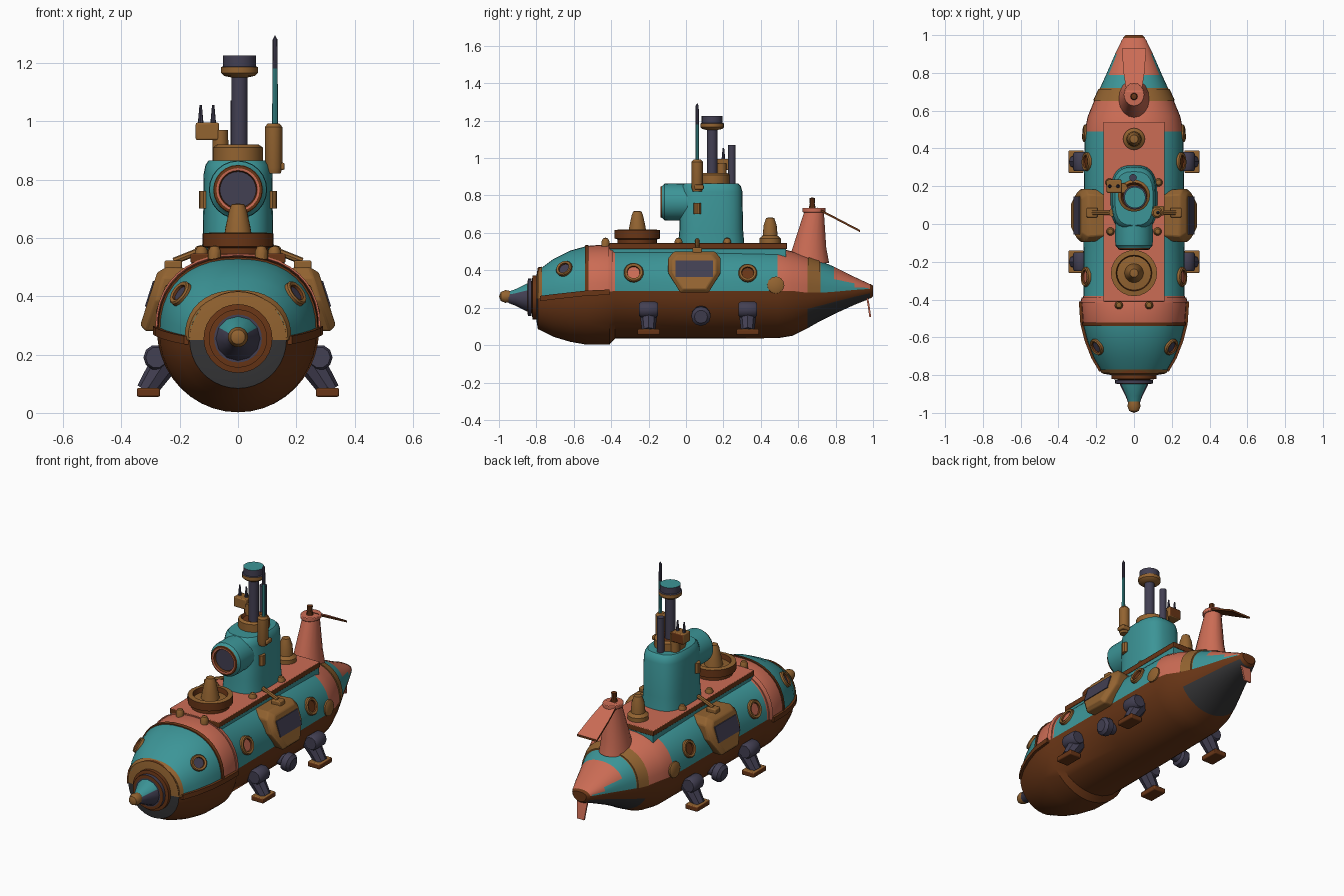
import bpy, bmesh, math
from mathutils import Vector

if "Cube" in bpy.data.objects:
    bpy.data.objects.remove(bpy.data.objects["Cube"])

def mat(name, c):
    m = bpy.data.materials.new(name)
    m.diffuse_color = (*c, 1)
    m.use_nodes = True
    m.node_tree.nodes["Principled BSDF"].inputs["Base Color"].default_value = m.diffuse_color
    return m
COLS = [mat("teal", (.045, .30, .31)), mat("salmon", (.60, .15, .09)), mat("rust_brown", (.14, .036, .008)),
        mat("bronze", (.29, .125, .03)), mat("slate", (.055, .05, .085)), mat("dark_grey", (.035, .035, .037))]
TEAL, SALMON, RUST, BRONZE, SLATE, GREY = range(6)

def loft(name, rings, rule, closed=True, caps=True, bevel=0):
    """Skin rings of points; rule is a colour index or a function of (segment, face centre, normal)."""
    bm = bmesh.new()
    vs = [[bm.verts.new(p) for p in r] for r in rings]
    n = len(rings[0])
    lay = bm.faces.layers.int.new("seg")
    for i in range(len(vs) - 1):
        for j in range(n if closed else n - 1):
            k = (j + 1) % n
            bm.faces.new((vs[i][j], vs[i][k], vs[i + 1][k], vs[i + 1][j]))[lay] = i
    if caps and closed:
        bm.faces.new(vs[0])[lay] = -1
        bm.faces.new(vs[-1])[lay] = len(vs) - 1
    bmesh.ops.remove_doubles(bm, verts=bm.verts, dist=1e-5)
    bmesh.ops.recalc_face_normals(bm, faces=bm.faces)
    for f in bm.faces:
        f.normal_update()
        f.material_index = rule(f[lay], f.calc_center_median(), f.normal) if callable(rule) else rule
    me = bpy.data.meshes.new(name)
    bm.to_mesh(me)
    bm.free()
    for m in COLS:
        me.materials.append(m)
    ob = bpy.data.objects.new(name, me)
    bpy.context.collection.objects.link(ob)
    if bevel:
        b = ob.modifiers.new("bevel", "BEVEL")
        b.width, b.segments = bevel, 2
    return ob

def lathe(name, loc, axis, prof, cols, n=24):
    """Turn (radius, height) pairs about an axis; cols is a colour, a list per segment, or a rule."""
    q = Vector((0, 0, 1)).rotation_difference(Vector(axis).normalized())
    rings = [[Vector(loc) + q @ Vector((max(r, 1e-7) * math.cos(2 * math.pi * j / n),
              max(r, 1e-7) * math.sin(2 * math.pi * j / n), h)) for j in range(n)] for r, h in prof]
    return loft(name, rings, (lambda s, c, m: cols[s]) if isinstance(cols, list) else cols, caps=False)

def rod(name, a, b, r0, r1, col, n=16):
    a, b = Vector(a), Vector(b)
    L = (b - a).length
    return lathe(name, a, b - a, [(0, 0), (r0, 0), (r1, L), (0, L)], col, n)

def box(name, c, s, rule, bevel=.006):
    x, y, z = (v / 2 for v in s)
    return loft(name, [[(c[0] + i * x, c[1] + j * y, c[2] + k * z) for i, j in
                ((-1, -1), (1, -1), (1, 1), (-1, 1))] for k in (-1, 1)], rule, bevel=bevel)

# Hull stations: y, half width, bottom, seam, top
ST = [(-.79, .165, .085, .25, .40), (-.71, .212, .045, .26, .46), (-.62, .247, .018, .27, .505),
      (-.53, .270, .002, .28, .53), (-.41, .278, .002, .285, .54), (-.38, .268, .035, .29, .53),
      (.06, .265, .035, .29, .53), (.49, .262, .037, .29, .52), (.57, .245, .05, .29, .50), (.65, .212, .09, .28, .475),
      (.72, .180, .13, .28, .45), (.79, .148, .165, .285, .42), (.90, .10, .215, .295, .365),
      (.975, .064, .245, .30, .33), (.998, .045, .26, .30, .318)]

def station(y):
    for a, b in zip(ST, ST[1:]):
        if a[0] <= y <= b[0]:
            t = (y - a[0]) / (b[0] - a[0])
            return [p + (q - p) * t for p, q in zip(a, b)]

def hull_pt(st, t, off=0):
    y, w, zb, zs, zt = st
    c, s = math.cos(t), math.sin(t)
    p = .87 if s > 0 else 1
    x = math.copysign(abs(c) ** p, c) * (w + off)
    h = (zt - zs + off) if s > 0 else (zs - zb + off)
    return Vector((x, y, zs + math.copysign(abs(s) ** p, s) * h))

def hull_normal(y, t):
    du = hull_pt(station(y), t + .02) - hull_pt(station(y), t - .02)
    n = (hull_pt(station(y + .02), t) - hull_pt(station(y - .02), t)).cross(du).normalized()
    return n if n.dot(Vector((math.cos(t), 0, math.sin(t)))) > 0 else -n

def upper_rule(s, c, n):
    for lim, col in ((-.53, TEAL), (-.39, SALMON), (.49, TEAL), (.65, SALMON), (.72, BRONZE), (.79, TEAL)):
        if c.y < lim:
            return col
    low = (c.z - station(c.y)[3]) / (station(c.y)[4] - station(c.y)[3])
    return TEAL if c.y < .97 and low < (.5 if c.y < .9 else .2) else SALMON
def lower_rule(s, c, n):
    z = station(min(c.y, .995))
    return GREY if c.y > .65 and c.z < z[3] - .5 * (z[3] - z[2]) else RUST
N = 20
loft("upper_hull", [[hull_pt(s, math.pi * j / N) for j in range(N + 1)] for s in ST], upper_rule)
loft("lower_hull", [[hull_pt(s, -math.pi * j / N) for j in range(N + 1)] for s in ST], lower_rule)
loft("stern_cap", [[hull_pt(st, math.pi * j / 10, o) for j in range(20)] for st, o in
     ((station(.985), .003), ((1.0,) + ST[-1][1:], 0))], RUST)

# Raised trim bands over the upper hull
for name, y0, y1, col in (("nose_band", -.54, -.522, RUST), ("collar_band", -.415, -.39, SALMON),
                          ("nose_rim_band", -.79, -.77, BRONZE), ("tail_band", .655, .715, BRONZE)):
    rs = [[hull_pt(station(y), math.pi * j / N, o) for j in range(N + 1)] for y, o in
          ((y0, -.01), (y0, .006), (y1, .006), (y1, -.01))]
    loft(name, rs, col, closed=False)
# Seam lips along both sides
for s in (1, -1):
    rs = []
    for y in (-.78, -.71, -.62, -.53, -.41):
        _, w, _, zs, _ = station(y)
        rs.append([(s * (w + dx), y, zs + dz) for dx, dz in ((-.02, -.016), (.014, -.016), (.014, .012), (-.02, .012))])
    loft("seam_lip", rs, RUST)

# Nose assembly: rings, spinner cone, tip
F = (0, -1, 0)
lathe("nose_ring", (0, -.77, .25), F, [(.168, 0), (.166, .022), (.118, .03), (0, .03)],
      lambda s, c, n: RUST if s == 0 else BRONZE if c.z > .262 else GREY, 36)
lathe("nose_disc", (0, -.79, .255), F, [(.118, 0), (.118, .03), (.085, .035), (.08, .03), (0, .03)],
      [RUST, RUST, RUST, SLATE], 28)
lathe("propeller_disc", (0, -.825, .255), F, [(0, 0), (.1, 0), (.1, .02), (.082, .022), (0, .022)],
      [SLATE, SLATE, RUST, SLATE], 28)
lathe("nose_cone", (0, -.83, .255), F, [(.08, 0), (.075, .02), (.045, .08), (.03, .12), (0, .12)],
      lambda s, c, n: TEAL if n.z > .45 else SLATE, 12)
lathe("nose_tip", (0, -.94, .26), F, [(0, 0), (.03, 0), (.035, .025), (.025, .05), (0, .06)], BRONZE, 14)

def porthole(y, t, r, glass):
    p, n = hull_pt(station(y), t), hull_normal(y, t)
    lathe("porthole", p - n * .032, n, [(r, 0), (r, .04), (r * .9, .046), (r * .66, .043), (r * .62, .034), (0, .034)],
          [BRONZE, BRONZE, BRONZE, RUST, glass], 18)

for side in (1, -1):
    ang = lambda t: t if side > 0 else math.pi - t
    porthole(-.65, ang(.63), .046, SLATE)
    porthole(-.28, ang(.36), .053, SALMON)
    porthole(.33, ang(.36), .05, RUST)
    # Rear side boss
    p, n = hull_pt(station(.48), ang(.1)), hull_normal(.48, ang(.1))
    lathe("rear_boss", p - n * .03, n, [(.046, 0), (.046, .034), (.035, .04), (0, .04)], BRONZE, 12)
    # Side observation box, leaning in towards the deck, with window
    lean = lambda x, z: side * (x - (z - .36) * .32)
    shape = ((-.14, .07), (-.11, .105), (.11, .105), (.14, .07), (.14, -.01), (.075, -.115), (-.075, -.115), (-.14, -.01))
    loft("side_box", [[(lean(x, .395 + b * k), .045 + a * k, .395 + b * k) for a, b in shape]
         for x, k in ((.19, .95), (.275, 1), (.29, 1), (.316, .82))], BRONZE, bevel=.006)
    loft("side_window", [[(lean(x, z), y, z) for y, z in ((-.055, .365), (.145, .365), (.145, .452), (-.055, .452))]
         for x in (.312, .321)], SLATE)
    box("side_box_hinge", (side * .222, .06, .505), (.06, .05, .035), BRONZE)
    # Legs with feet
    for y in (-.2, .33):
        lathe("leg_knuckle", (side * .28, y - .05, .19), (0, 1, 0), [(0, 0), (.036, 0), (.044, .012), (.044, .088),
              (.036, .1), (0, .1)], SLATE, 10)
        rod("leg_strut", (side * .24, y, .19), (side * .315, y, .075), .05, .035, SLATE, 8)
        box("leg_foot", (side * .307, y, .07), (.08, .12, .03), lambda s, c, n: BRONZE if n.z > .5 else RUST)
    # Mid thruster
    lathe("side_thruster", (side * .22, .08, .165), (side, 0, -.15), [(0, 0), (.035, 0), (.035, .03), (.052, .04),
          (.052, .075), (.035, .09), (0, .09)], SLATE, 12)
    # Deck fittings
    for x, y in ((.08, -.43), (.125, -.04), (.13, .22)):
        lathe("deck_stud", (side * x, y, .52), (0, 0, 1), [(.022, 0), (.022, .035), (.014, .05), (0, .055)], BRONZE, 10)
    rod("deck_pipe", (side * .12, .06, .56), (side * .22, .06, .52), .012, .012, BRONZE, 8)

# Deck plate with its plinth
box("deck_plinth", (0, .065, .495), (.318, .94, .05), TEAL, 0)
box("deck", (0, .065, .53), (.325, .95, .032), lambda s, c, n: SALMON if n.z > .5 else RUST, .004)

# Hatches
lathe("front_hatch", (0, -.26, .54), (0, 0, 1), [(.105, 0), (.105, .025), (.122, .03), (.122, .075), (.095, .078),
      (.09, .05), (.05, .055), (.042, .1), (.03, .155), (.022, .175), (0, .178)],
      [RUST, RUST, RUST, BRONZE, RUST, BRONZE, BRONZE, BRONZE, BRONZE, BRONZE], 24)
lathe("rear_hatch", (0, .45, .54), (0, 0, 1), [(.058, 0), (.058, .03), (.04, .045), (.035, .1), (.022, .14), (0, .143)], BRONZE, 16)

# Conning tower
def plan(z, k, n=28):
    r = []
    for j in range(n):
        c, s = math.cos(2 * math.pi * j / n), math.sin(2 * math.pi * j / n)
        r.append((math.copysign(abs(c) ** .7, c) * .12 * k, .135 + math.copysign(abs(s) ** .7, s) * .17 * k, z))
    return r
loft("tower", [plan(z, k) for z, k in ((.54, 1.04), (.62, 1), (.82, .98), (.85, .93), (.865, .84))], TEAL)
lathe("tower_window_pod", (0, .08, .765), F, [(.098, 0), (.1, .17), (.098, .195), (.085, .208), (.083, .215), (.074, .217),
      (.066, .215), (.062, .2), (0, .2)], [TEAL, TEAL, TEAL, RUST, RUST, SALMON, RUST, SLATE], 24)
for s in (1, -1):
    lathe("tower_side_lug", (s * .112, .06, .73), (0, 0, 1), [(0, -.03), (.022, -.03), (.022, .03), (0, .03)], BRONZE, 10)

# Periscope
lathe("mast_collar", (0, .15, .85), (0, 0, 1), [(.085, 0), (.085, .06), (.07, .07), (.06, .055), (0, .055)],
      [BRONZE, BRONZE, RUST, RUST], 20)
lathe("periscope", (.005, .14, .88), (0, 0, 1), [(.028, 0), (.028, .27), (.052, .275), (.063, .285), (.063, .305),
      (.056, .308), (.056, .345), (0, .345)], [SLATE, BRONZE, BRONZE, BRONZE, SLATE, SLATE, TEAL], 20)
# Antenna
lathe("antenna_holder", (.122, .06, .82), (0, 0, 1), [(0, 0), (.024, 0), (.03, .02), (.03, .16), (.02, .172), (0, .172)], BRONZE, 12)
box("antenna_bracket", (.125, .07, .845), (.07, .05, .025), BRONZE)
lathe("antenna", (.127, .06, .98), (0, 0, 1), [(.01, 0), (.009, .2), (.008, .30), (0, .315)], [TEAL, SLATE, SLATE], 8)
# Sensor cluster on the left
box("sensor_box", (-.105, .2, .965), (.08, .07, .06), lambda s, c, n: RUST if n.y > .5 else BRONZE)
rod("sensor_post", (-.06, .19, .85), (-.06, .19, .97), .028, .026, BRONZE, 12)
for x in (-.128, -.085):
    rod("sensor_horn", (x, .2, .98), (x, .2, 1.055), .011, .004, SLATE, 8)
rod("slate_pipe", (-.005, .245, .86), (-.005, .245, 1.07), .02, .02, SLATE, 12)

# Tail fin, cap and sloping flag plate
def fin(z, y, a, b):
    return [(a * math.cos(t * math.pi / 8), y + b * math.sin(t * math.pi / 8), z) for t in range(16)]
loft("tail_fin", [fin(.44, .655, .085, .11), fin(.52, .66, .072, .09), fin(.715, .685, .045, .052)], SALMON)
loft("fin_cap", [fin(.71, .685, .055, .062), fin(.733, .685, .055, .062)], SALMON, bevel=.004)
lathe("fin_knob", (0, .675, .73), (0, 0, 1), [(.02, 0), (.014, .025), (.016, .055), (0, .06)], RUST, 10)
loft("tail_plate", [[(-w, y, z - .006), (w, y, z - .006), (w, y, z + .006), (-w, y, z + .006)] for w, y, z in
     ((.04, .70, .73), (.055, .80, .678), (.065, .93, .61))], lambda s, c, n: SALMON if n.z > .3 else RUST)
# Stern flap
loft("stern_flap", [[(-w, y - .005, z), (w, y - .005, z), (w, y + .005, z), (-w, y + .005, z)] for w, y, z in
     ((.035, .965, .27), (.03, .975, .22), (.022, .985, .15))], SALMON)

# Smooth rounded surfaces, keep edges sharp
for o in bpy.data.objects:
    o.select_set(True)
    bpy.context.view_layer.objects.active = o
bpy.ops.object.shade_smooth_by_angle(angle=math.radians(35))
